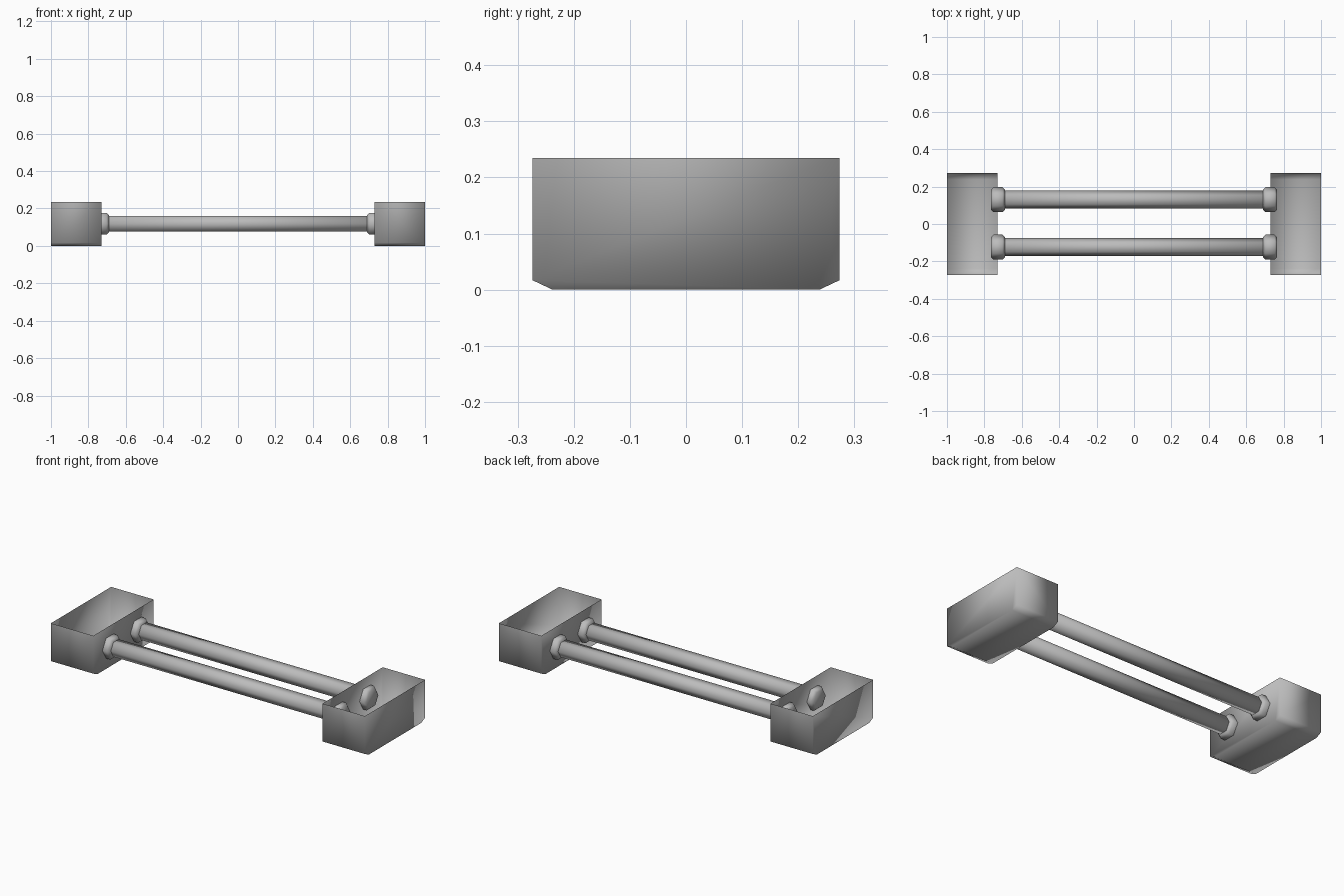
import bpy
import bmesh
from math import cos, sin, pi

if "Cube" in bpy.data.objects:
    bpy.data.objects.remove(bpy.data.objects["Cube"], do_unlink=True)

GREY = (0.5, 0.5, 0.5, 1)
grey = bpy.data.materials.new("plain grey")
grey.use_nodes = True
grey.diffuse_color = GREY
grey.node_tree.nodes["Principled BSDF"].inputs["Base Color"].default_value = GREY


def finish(name, bm):
    """Turn a bmesh into a smooth-shaded grey object."""
    bmesh.ops.recalc_face_normals(bm, faces=bm.faces)
    for face in bm.faces:
        face.smooth = True
    mesh = bpy.data.meshes.new(name)
    bm.to_mesh(mesh)
    bm.free()
    mesh.materials.append(grey)
    obj = bpy.data.objects.new(name, mesh)
    bpy.context.collection.objects.link(obj)
    return obj


def open_box(name, side):
    """Thin-walled box, open at the top, with sloped lower ends."""
    profile = [(-0.274, 0.235), (-0.274, 0.017), (-0.238, 0),
               (0.238, 0), (0.274, 0.017), (0.274, 0.235)]
    bm = bmesh.new()
    inner, outer = [[bm.verts.new((side * x, y, z)) for y, z in profile]
                    for x in (0.73, 1.0)]
    bm.faces.new(inner)
    bm.faces.new(outer)
    for i in range(len(profile) - 1):
        bm.faces.new((inner[i], inner[i + 1], outer[i + 1], outer[i]))
    obj = finish(name, bm)
    # The sheet is open, so make sure its floor faces down
    floor = min(obj.data.polygons, key=lambda p: p.center.z)
    if floor.normal.z > 0:
        obj.data.flip_normals()


def hex_rod(name, stations, y):
    """Six-sided rod along x through (x, radius) stations."""
    bm = bmesh.new()
    rings = [[bm.verts.new((x, y + r * cos(i * pi / 3), 0.118 + r * sin(i * pi / 3)))
              for i in range(6)] for x, r in stations]
    for a, b in zip(rings, rings[1:]):
        for i in range(6):
            j = (i + 1) % 6
            bm.faces.new((a[i], a[j], b[j], b[i]))
    bm.faces.new(rings[0])
    bm.faces.new(rings[-1])
    finish(name, bm)


# End boxes
for side, label in ((1, "left"), (-1, "right")):
    open_box(label + "_end_box", side)

# Two rails, each with a bevelled collar through the box wall at both ends
for y, place in ((-0.124, "front"), (0.13, "back")):
    hex_rod(place + "_rail", [(-0.75, 0.048), (0.75, 0.048)], y)
    for side, label in ((1, "left"), (-1, "right")):
        collar = [(0.69, 0.054), (0.703, 0.067), (0.752, 0.067), (0.765, 0.054)]
        hex_rod(place + "_" + label + "_collar", [(side * x, r) for x, r in collar], y)
